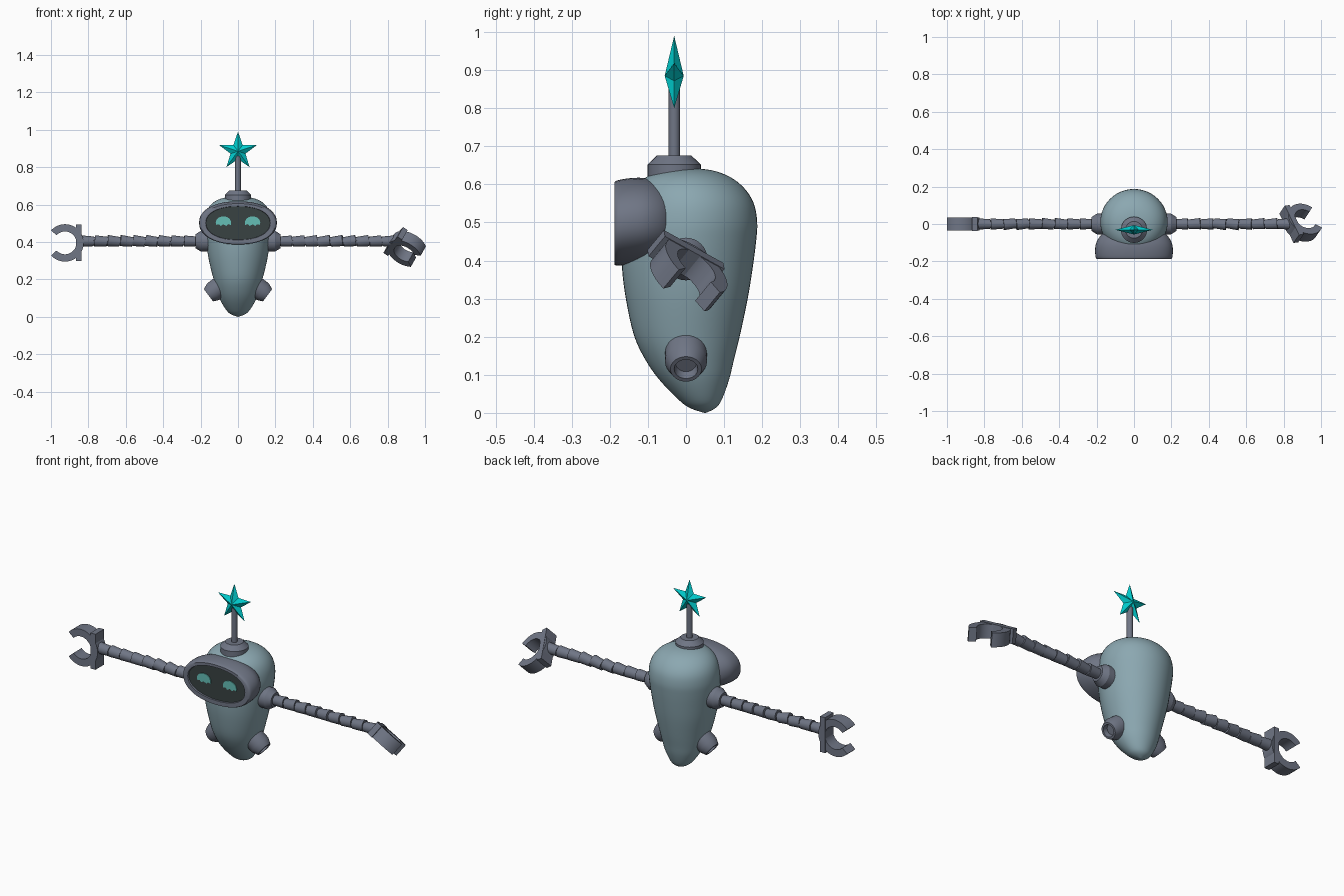
import bpy, bmesh
from math import sin, cos, pi, radians, copysign
from mathutils import Vector, Matrix

cube = bpy.data.objects.get("Cube")
if cube:
    bpy.data.objects.remove(cube, do_unlink=True)


def material(name, r, g, b):
    m = bpy.data.materials.new(name)
    m.use_nodes = True
    m.diffuse_color = (r, g, b, 1)
    bsdf = next(n for n in m.node_tree.nodes if n.type == 'BSDF_PRINCIPLED')
    bsdf.inputs["Base Color"].default_value = (r, g, b, 1)
    bsdf.inputs["Roughness"].default_value = 0.6
    return m


SHELL = material("pale_teal_shell", 0.26, 0.39, 0.44)
METAL = material("slate_metal", 0.16, 0.18, 0.235)
SCREEN = material("dark_screen", 0.04, 0.055, 0.055)
EYE = material("eye_teal", 0.13, 0.52, 0.47)
STAR = material("bright_cyan", 0.0, 0.62, 0.63)


def finish(name, bm, mat, angle=30, flat=False):
    """Turn a bmesh into a shaded object."""
    bmesh.ops.remove_doubles(bm, verts=bm.verts, dist=1e-5)
    bmesh.ops.recalc_face_normals(bm, faces=bm.faces)
    mesh = bpy.data.meshes.new(name)
    bm.to_mesh(mesh)
    bm.free()
    mesh.materials.append(mat)
    ob = bpy.data.objects.new(name, mesh)
    bpy.context.collection.objects.link(ob)
    if not flat:
        bpy.ops.object.select_all(action='DESELECT')
        ob.select_set(True)
        bpy.context.view_layer.objects.active = ob
        bpy.ops.object.shade_smooth_by_angle(angle=radians(angle))
    return ob


def loft(name, rings, mat, angle=30):
    """Skin a list of closed point rings and cap both ends."""
    bm = bmesh.new()
    loops = [[bm.verts.new(p) for p in ring] for ring in rings]
    n = len(loops[0])
    for a, b in zip(loops, loops[1:]):
        for i in range(n):
            j = (i + 1) % n
            bm.faces.new((a[i], a[j], b[j], b[i]))
    bm.faces.new(loops[0])
    bm.faces.new(loops[-1])
    return finish(name, bm, mat, angle)


def lathe(name, profile, origin, axis, mat, sides=32):
    """Revolve (distance, radius) pairs about an axis."""
    turn = Vector(axis).to_track_quat('Z', 'Y')
    rings = [[Vector(origin) + turn @ Vector((r * cos(2 * pi * i / sides), r * sin(2 * pi * i / sides), t))
              for i in range(sides)] for t, r in profile]
    return loft(name, rings, mat)


def smooth_rows(rows, steps=4):
    """Catmull-Rom resampling of profile rows."""
    out = []
    for k in range(len(rows) - 1):
        a, b, c, d = (rows[max(0, min(len(rows) - 1, k + o))] for o in (-1, 0, 1, 2))
        for s in range(steps):
            t = s / steps
            out.append([q + t * (r - p) / 2 + t * t * (2 * p - 5 * q + 4 * r - w) / 2
                        + t ** 3 * (3 * q - p - 3 * r + w) / 2 for p, q, r, w in zip(a, b, c, d)])
    return out + [list(rows[-1])]


def oval(t, power):
    """Point on a unit superellipse."""
    c, s = cos(t), sin(t)
    return copysign(abs(c) ** (2 / power), c), copysign(abs(s) ** (2 / power), s)


# Body: height, front y, back y, half width
SIDES = 48
body_rows = [(0, .048, .052, .002), (.013, .01, .078, .037), (.035, -.02, .094, .062),
             (.087, -.07, .113, .094), (.14, -.107, .126, .114), (.205, -.137, .142, .132),
             (.3, -.158, .162, .155), (.38, -.168, .175, .168), (.45, -.169, .184, .177),
             (.5, -.166, .187, .18), (.55, -.155, .178, .173), (.59, -.136, .153, .153),
             (.62, -.103, .115, .118), (.637, -.055, .068, .07), (.643, 0, .012, .006)]
rings = []
for z, yf, yb, rx in smooth_rows(body_rows):
    rings.append([(rx * cos(2 * pi * i / SIDES), (yf + yb) / 2 + (yb - yf) / 2 * sin(2 * pi * i / SIDES), z)
                  for i in range(SIDES)])
loft("body", rings, SHELL, 80)

# Head: oval pod with a flat rim and a recessed front
HEAD_Z = 0.501


def head_ring(y, s, lift=0.0, sz=None):
    sz = s if sz is None else sz
    pts = [oval(2 * pi * i / SIDES, 2.2) for i in range(SIDES)]
    return [(.208 * s * a, y, HEAD_Z + lift + .114 * sz * b) for a, b in pts]


pod_rows = smooth_rows([(-.188, .95, -.004), (-.178, .985, -.002), (-.14, 1, .002), (-.1, .97, .004),
                        (-.06, .85, .003), (-.03, .64, 0), (-.01, .38, 0), (0, .02, 0)], 3)
loft("head", [head_ring(-.178, .82, 0, .78), head_ring(-.188, .83, 0, .79)]
     + [head_ring(y, s, l) for y, s, l in pod_rows], METAL, 40)
loft("face_screen", [head_ring(-.177, .82, 0, .78), head_ring(-.180, .82, 0, .78)], SCREEN)

# Eyes: domed plates with a notched lower edge
dome = [(.042 * cos(pi * i / 12), -.008 + .034 * sin(pi * i / 12)) for i in range(13)]
notches = [(-.04, -.02), (-.026, -.016), (-.015, -.025), (0, -.017), (.015, -.025), (.026, -.016), (.04, -.02)]
for side, label in ((1, "left"), (-1, "right")):
    outline = [(side * (.078 + .98 * x), HEAD_Z + .01 + z) for x, z in dome + notches]
    loft(label + "_eye", [[(x, y, z) for x, z in outline] for y in (-.179, -.184)], EYE)

# Antenna
AY = -.031
lathe("antenna_collar", [(.6, .07), (.652, .07), (.676, .045)], (0, AY, 0), (0, 0, 1), METAL)
lathe("antenna_pole", [(.66, .015), (.86, .015)], (0, AY, 0), (0, 0, 1), METAL, 20)

# Faceted star
bm = bmesh.new()
edge = []
for i in range(10):
    r = .042 if i % 2 else .105
    edge.append(bm.verts.new((r * sin(pi * i / 5), AY, .885 + r * cos(pi * i / 5))))
for depth in (-.025, .025):
    peak = bm.verts.new((0, AY + depth, .885))
    for i in range(10):
        bm.faces.new((edge[i], edge[(i + 1) % 10], peak))
finish("antenna_star", bm, STAR, flat=True)


def claw(label, centre, out, along):
    """Wrist plate and open ring, facing out, with the plate long axis along."""
    out = Vector(out).normalized()
    along = Vector(along)
    along = (along - out * along.dot(out)).normalized()
    across = along.cross(out)
    frame = Matrix((out, across, along)).transposed()

    def place(x, y, z):
        return Vector(centre) + frame @ Vector((x, y, z))

    loft(label + "_claw_plate",
         [[place(x, .037 * a, .097 * b) for a, b in ((-1, -1), (1, -1), (1, 1), (-1, 1))]
          for x in (-.016, .014)], METAL)
    arc = []
    for i in range(41):
        t = radians(42 + (360 - 84) * i / 40)
        arc.append([place(.072 + r * cos(t), y, r * sin(t))
                    for r, y in ((.1, -.035), (.1, .035), (.061, .035), (.061, -.035))])
    loft(label + "_claw_ring", arc, METAL)


# Shoulders, segmented arms and thrusters
ARM_Z = .404
COUNT = 9
for side, label in ((1, "left"), (-1, "right")):
    lathe(label + "_shoulder", [(.1, .056), (.197, .056), (.226, .038)],
          (0, 0, ARM_Z), (side, 0, 0), METAL)
    lathe(label + "_arm_core", [(.15, .022), (.842, .022)], (0, 0, ARM_Z), (side, 0, 0), METAL, 20)
    step = (.838 - .222) / COUNT
    for k in range(COUNT):
        wave = sin(pi * (k + .5) / COUNT)
        tilt = Vector((side, .13 * wave * sin(k + side), .13 * wave))
        lathe(f"{label}_arm_segment_{k + 1}", [(-step * .48, .026), (step * .46, .030)],
              (side * (.222 + step * (k + .5)), 0, ARM_Z), tilt, METAL, 24)
    lathe(label + "_thruster",
          [(-.1, .055), (-.032, .055), (0, .041), (0, .031), (-.025, .027)],
          (side * .158, 0, .115), (side * .8, 0, -.6), METAL)

claw("right", (-.853, 0, .395), (-1, 0, 0), (0, 0, 1))
claw("left", (.843, 0, .402), (.83, .1, -.55), (-.41, .8, -.43))
